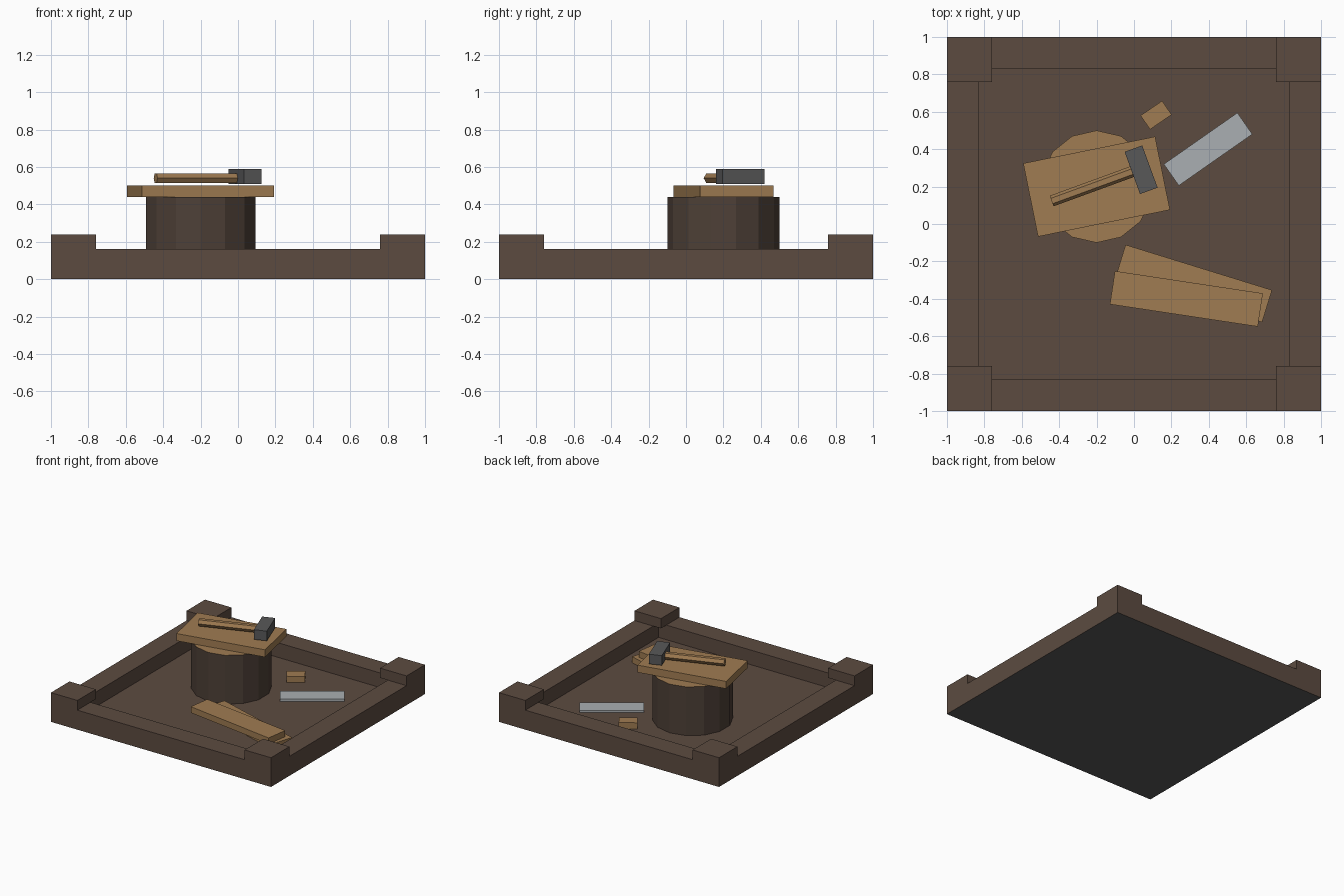
import bpy, bmesh, math
from mathutils import Matrix

if "Cube" in bpy.data.objects:
    bpy.data.objects.remove(bpy.data.objects["Cube"])


def srgb(r, g, b):
    lin = lambda c: (c / 255 / 12.92) if c < 11 else ((c / 255 + 0.055) / 1.055) ** 2.4
    return (lin(r), lin(g), lin(b), 1)


def material(name, rgb):
    m = bpy.data.materials.new(name)
    m.diffuse_color = srgb(*rgb)
    m.use_nodes = True
    m.node_tree.nodes["Principled BSDF"].inputs["Base Color"].default_value = m.diffuse_color
    return m


DARK = material("dark_wood", (92, 75, 64))
BARK = material("bark", (78, 64, 55))
PALE = material("pale_wood", (160, 124, 82))
IRON = material("dark_iron", (88, 88, 89))
STEEL = material("light_steel", (170, 175, 178))


def finish(name, bm, *mats):
    bmesh.ops.recalc_face_normals(bm, faces=bm.faces[:])
    mesh = bpy.data.meshes.new(name)
    bm.to_mesh(mesh)
    bm.free()
    for m in mats:
        mesh.materials.append(m)
    ob = bpy.data.objects.new(name, mesh)
    bpy.context.collection.objects.link(ob)
    return ob


def box(name, mat, x, y, z0, z1, length, width, angle=0.0):
    """Box lying between heights z0 and z1, turned about z."""
    bm = bmesh.new()
    bmesh.ops.create_cube(bm, size=1, matrix=Matrix.Translation((x, y, (z0 + z1) / 2))
                          @ Matrix.Rotation(angle, 4, 'Z')
                          @ Matrix.Diagonal((length, width, z1 - z0, 1)))
    return finish(name, bm, mat)


FLOOR, RIM, POST = 0.04, 0.16, 0.24

# Tray: block with its top inset and sunk to the floor, iron underside
bm = bmesh.new()
bmesh.ops.create_cube(bm, size=1, matrix=Matrix.Translation((0, 0, RIM / 2))
                      @ Matrix.Diagonal((2, 2, RIM, 1)))
top = max(bm.faces, key=lambda f: f.calc_center_median().z)
bmesh.ops.inset_region(bm, faces=[top], thickness=0.24)
sunk = bmesh.ops.extrude_discrete_faces(bm, faces=[top])["faces"][0]
bmesh.ops.translate(bm, verts=sunk.verts[:], vec=(0, 0, FLOOR - RIM))
bm.normal_update()
for f in bm.faces:
    f.material_index = int(f.calc_center_median().z < 0.001)
finish("tray", bm, DARK, IRON)

# Corner posts
for sx, nx in ((-1, "left"), (1, "right")):
    for sy, ny in ((-1, "front"), (1, "back")):
        box(f"corner_post_{ny}_{nx}", DARK, sx * 0.88, sy * 0.88, RIM, POST, 0.24, 0.24)

# Tree stump: 14 sides, pale cut top
bm = bmesh.new()
bmesh.ops.create_cone(bm, cap_ends=True, segments=14, radius1=0.3, radius2=0.3,
                      depth=0.44 - FLOOR,
                      matrix=Matrix.Translation((-0.2, 0.2, (0.44 + FLOOR) / 2))
                      @ Matrix.Rotation(math.pi / 2, 4, 'Z'))
# make sure a corner points straight to the back
v = max(bm.verts, key=lambda v: v.co.y)
turn = math.pi / 2 - math.atan2(v.co.y - 0.2, v.co.x + 0.2)
bmesh.ops.rotate(bm, verts=bm.verts[:], cent=(-0.2, 0.2, 0), matrix=Matrix.Rotation(turn, 3, 'Z'))
bm.normal_update()
for f in bm.faces:
    f.material_index = int(f.normal.z > 0.9)
finish("stump", bm, BARK, PALE)

# Work board on the stump
box("work_board", PALE, -0.2, 0.2, 0.44, 0.50, 0.72, 0.40, 0.2)

# Hammer: iron head and six-sided handle
TILT = 0.35
box("hammer_head", IRON, 0.038, 0.29, 0.51, 0.59, 0.10, 0.24, TILT)
bm = bmesh.new()
bmesh.ops.create_cone(bm, cap_ends=True, segments=6, radius1=0.03, radius2=0.03, depth=0.48,
                      matrix=Matrix.Translation((-0.215, 0.205, 0.54))
                      @ Matrix.Rotation(TILT, 4, 'Z')
                      @ Matrix.Rotation(math.pi / 2, 4, 'Y')
                      @ Matrix.Rotation(math.pi / 6, 4, 'Z')
                      @ Matrix.Rotation(math.pi / 3, 4, 'Z'))
# a corner of the hexagon must lie level with the axis
if max(v.co.z for v in bm.verts) > 0.568:
    axis = Matrix.Rotation(math.pi / 6, 3, (math.cos(TILT), math.sin(TILT), 0))
    bmesh.ops.rotate(bm, verts=bm.verts[:], cent=(-0.215, 0.205, 0.54), matrix=axis)
finish("hammer_handle", bm, PALE)

# Loose pieces on the tray floor
box("plank_lower", PALE, 0.32, -0.318, FLOOR, 0.09, 0.82, 0.18, -0.3)
box("plank_upper", PALE, 0.28, -0.40, 0.09, 0.14, 0.80, 0.18, -0.15)
box("offcut", PALE, 0.118, 0.582, FLOOR, 0.09, 0.14, 0.09, 0.6)
box("steel_plate", STEEL, 0.396, 0.40, FLOOR, 0.06, 0.48, 0.14, 0.61)
